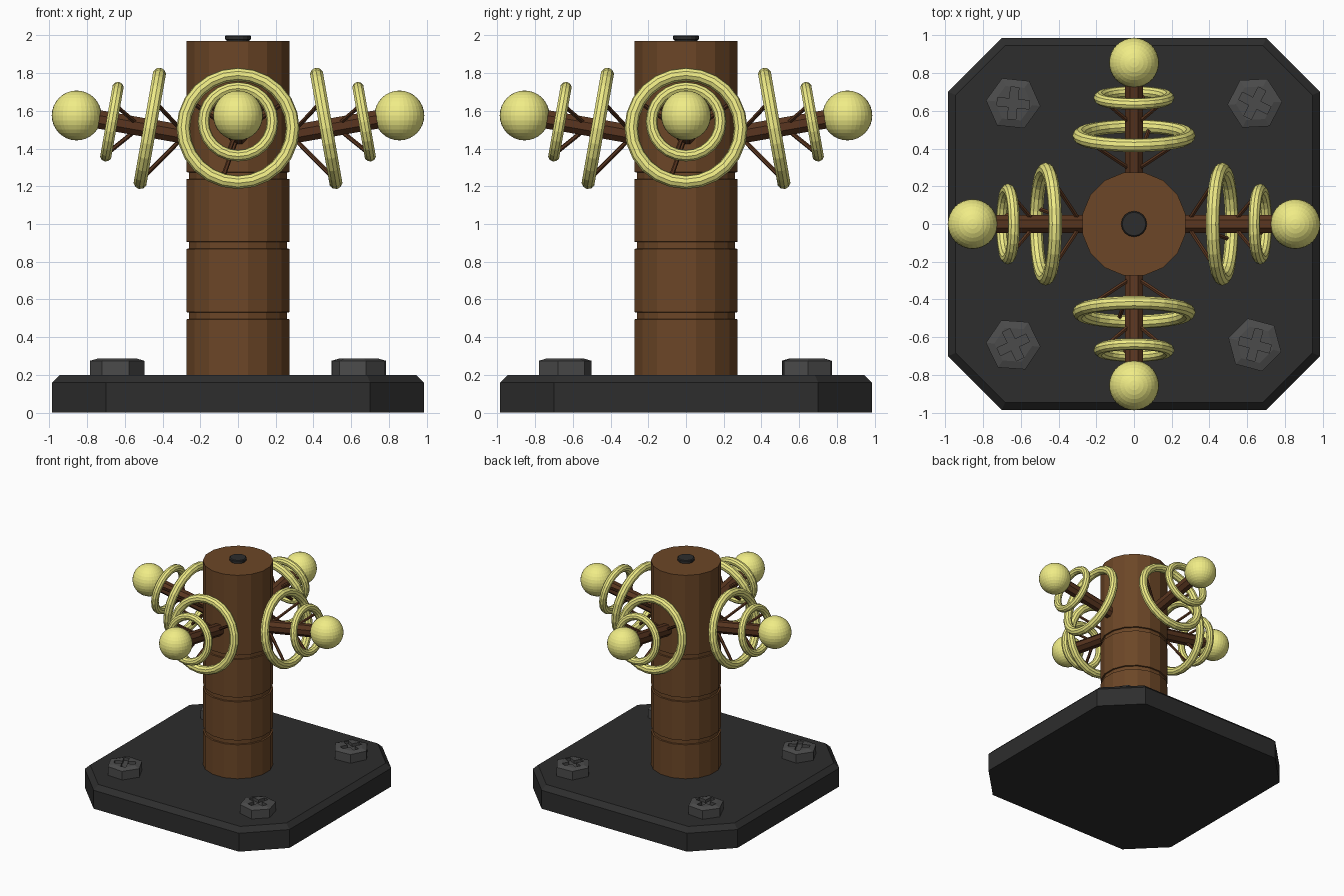
import bpy, bmesh, math
from mathutils import Matrix, Vector

if "Cube" in bpy.data.objects:
    bpy.data.objects.remove(bpy.data.objects["Cube"])


def material(name, col):
    m = bpy.data.materials.new(name)
    m.diffuse_color = (*col, 1)
    m.use_nodes = True
    m.node_tree.nodes["Principled BSDF"].inputs["Base Color"].default_value = m.diffuse_color
    return m


WOOD = material("wood", (0.15, 0.062, 0.02))
DARK_WOOD = material("dark_wood", (0.10, 0.036, 0.014))
YELLOW = material("yellow", (0.87, 0.84, 0.24))
BLACK = material("black", (0.026, 0.026, 0.026))
STEEL = material("steel", (0.07, 0.07, 0.07))


def loft(name, mat, rings):
    """Closed solid through a list of rings of points."""
    bm = bmesh.new()
    loops = [[bm.verts.new(p) for p in r] for r in rings]
    n = len(loops[0])
    for a, b in zip(loops, loops[1:]):
        for i in range(n):
            j = (i + 1) % n
            bm.faces.new((a[i], a[j], b[j], b[i]))
    bm.faces.new(loops[0][::-1])
    bm.faces.new(loops[-1])
    bmesh.ops.recalc_face_normals(bm, faces=bm.faces)
    me = bpy.data.meshes.new(name)
    bm.to_mesh(me)
    bm.free()
    ob = bpy.data.objects.new(name, me)
    bpy.context.collection.objects.link(ob)
    if mat:
        me.materials.append(mat)
    return ob


def circle(r, z, n, phase=0.0):
    return [(r * math.cos(2 * math.pi * i / n + phase), r * math.sin(2 * math.pi * i / n + phase), z)
            for i in range(n)]


def turned(name, mat, profile, n, phase=0.0):
    return loft(name, mat, [circle(r, z, n, phase) for r, z in profile])


def bar(name, p, q, r, n):
    """Round bar from p to q."""
    p, q = Vector(p), Vector(q)
    ob = turned(name, DARK_WOOD, [(r, 0), (r, (q - p).length)], n, math.pi / n)
    ob.matrix_world = Matrix.Translation(p) @ (q - p).to_track_quat('Z', 'Y').to_matrix().to_4x4()
    return ob


# base plate: square with cut corners and a bevelled top edge
def octagon(h, c, z):
    return [(h, -c, z), (h, c, z), (c, h, z), (-c, h, z), (-h, c, z), (-h, -c, z), (-c, -h, z), (c, -h, z)]


loft("base_plate", BLACK, [octagon(.985, .70, 0), octagon(.985, .70, .16), octagon(.945, .683, .20)])

# column with three grooves
R, G = .278, .266
prof = [(R, .18)]
for z in (.495, .868, 1.237):
    prof += [(R, z), (G, z + .002), (G, z + .036), (R, z + .038)]
turned("column", WOOD, prof + [(R, 1.97)], 16, math.pi / 16)
turned("top_pin", BLACK, [(.06, 1.95), (.06, 1.975), (.068, 1.978), (.068, 1.995), (.062, 2.0)], 16)

# bolts: hex heads with a cross recess
for k, (sx, sy, deg) in enumerate([(-1, 1, -6), (1, 1, 63), (-1, -1, 116), (1, -1, -15)]):
    place = Matrix.Translation((.64 * sx, .64 * sy, 0)) @ Matrix.Rotation(math.radians(deg), 4, 'Z')
    bolt = turned("bolt_%d" % k, STEEL, [(.145, .19), (.145, .275), (.10, .288)], 6)
    w, l = .022, .085
    cross = [(l, -w), (l, w), (w, w), (w, l), (-w, l), (-w, w), (-l, w), (-l, -w),
             (-w, -w), (-w, -l), (w, -l), (w, -w)]
    cutter = loft("cross_cutter_%d" % k, None, [[(x, y, z) for x, y in cross] for z in (.262, .32)])
    bolt.matrix_world = cutter.matrix_world = place
    mod = bolt.modifiers.new("recess", 'BOOLEAN')
    mod.operation, mod.object, mod.solver = 'DIFFERENCE', cutter, 'EXACT'
    cutter.hide_render = True
    cutter.hide_set(True)

# four arms, each with two rings on struts and a ball at the end
TILT = math.radians(10)
SLOPE = math.tan(TILT)


def on_axis(x):
    return Vector((x, 0, 1.575 + SLOPE * (x - .855)))


for k in range(4):
    spin = Matrix.Rotation(k * math.pi / 2, 4, 'Z')
    bar("arm_%d" % k, spin @ on_axis(.2), spin @ on_axis(.80), .053, 8)
    for label, x, major, minor, back in (("large", .4675, .29, .036, .19), ("small", .668, .183, .031, .15)):
        c = on_axis(x)
        bpy.ops.mesh.primitive_torus_add(major_segments=24, minor_segments=10,
                                         major_radius=major, minor_radius=minor)
        ring = bpy.context.object
        ring.name = "%s_ring_%d" % (label, k)
        ring.data.materials.append(YELLOW)
        ring.matrix_world = spin @ Matrix.Translation(c) @ Matrix.Rotation(math.pi / 2 - TILT, 4, 'Y')
        up = Vector((-math.sin(TILT), 0, math.cos(TILT)))
        for s, deg in enumerate((30, 150, 253)):
            a = math.radians(deg)
            tip = c + up * (major * math.sin(a)) + Vector((0, major * math.cos(a), 0))
            bar("%s_strut_%d_%d" % (label, k, s), spin @ on_axis(x - back), spin @ tip, .012, 6)
    bpy.ops.mesh.primitive_uv_sphere_add(segments=32, ring_count=16, radius=.132,
                                         location=spin @ on_axis(.855))
    ball = bpy.context.object
    ball.name = "ball_%d" % k
    ball.data.materials.append(YELLOW)
